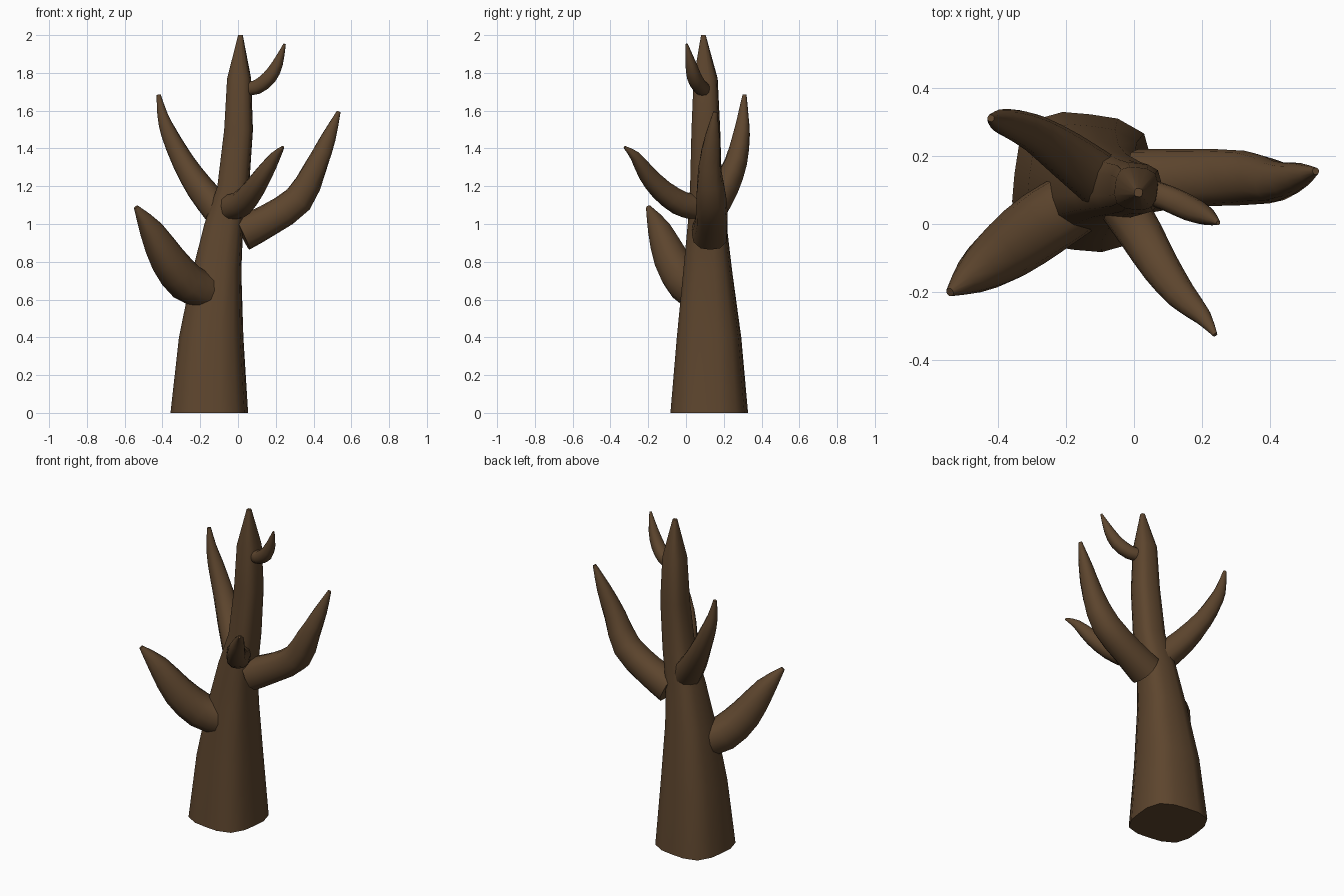
import bpy, bmesh, math
from mathutils import Vector

if "Cube" in bpy.data.objects:
    bpy.data.objects.remove(bpy.data.objects["Cube"])

bark = bpy.data.materials.new("bark")
bark.diffuse_color = (0.11, 0.06, 0.027, 1)
bark.use_nodes = True
bark.node_tree.nodes["Principled BSDF"].inputs["Base Color"].default_value = bark.diffuse_color


def catmull(a, b, c, d, t):
    return 0.5 * (2*b + (c - a)*t + (2*a - 5*b + 4*c - d)*t*t + (3*b - a - 3*c + d)*t**3)


def smooth_path(pts):
    """Insert a midpoint between every pair of (x, y, z, radius) points."""
    p = [Vector(q) for q in pts]
    p = [2*p[0] - p[1]] + p + [2*p[-1] - p[-2]]
    out = []
    for i in range(1, len(p) - 2):
        out += [p[i], catmull(p[i-1], p[i], p[i+1], p[i+2], 0.5)]
    return out + [p[-2]]


def limb(name, pts, sides=12, power=2.6, turn=0.0, level=False):
    """Tapered tube with a rounded-square section swept along a path."""
    path = [Vector(q) for q in pts] if level else smooth_path(pts)
    bm = bmesh.new()
    rings = []
    for i, q in enumerate(path):
        t = path[min(i+1, len(path)-1)].xyz - path[max(i-1, 0)].xyz
        t = Vector((0, 0, 1)) if level else t.normalized()
        if level:
            u = Vector((1, 0, 0))
        else:
            u = Vector((0, 0, 1)).cross(t).normalized()
        v = t.cross(u)
        ring = []
        for k in range(sides):
            a = 2*math.pi*k/sides
            c, s = math.cos(a), math.sin(a)
            r = q.w / (abs(c)**power + abs(s)**power)**(1/power)
            d = u*math.cos(a + turn) + v*math.sin(a + turn)
            ring.append(bm.verts.new(q.xyz + d*r))
        rings.append(ring)
    for a, b in zip(rings, rings[1:]):
        for k in range(sides):
            n = (k+1) % sides
            bm.faces.new((a[k], a[n], b[n], b[k]))
    bm.faces.new(rings[0][::-1])
    bm.faces.new(rings[-1])
    bmesh.ops.recalc_face_normals(bm, faces=bm.faces)
    me = bpy.data.meshes.new(name)
    bm.to_mesh(me)
    bm.free()
    me.materials.append(bark)
    ob = bpy.data.objects.new(name, me)
    bpy.context.collection.objects.link(ob)
    bpy.ops.object.select_all(action='DESELECT')
    ob.select_set(True)
    bpy.context.view_layer.objects.active = ob
    bpy.ops.object.shade_smooth_by_angle(angle=math.radians(50))


# Leaning trunk with a pointed top
limb("trunk", [(-.152, .123, 0, .2), (-.142, .122, .4, .166), (-.112, .115, .75, .126),
               (-.075, .112, 1, .1), (-.025, .106, 1.2, .082), (.003, .105, 1.5, .074),
               (.006, .104, 1.77, .062), (.013, .092, 2, .012)],
     sides=16, power=3.4, turn=-.12, level=True)

# Branches, from lowest to highest
limb("low_left_branch", [(-.16, .07, .64, .095), (-.27, 0, .69, .1), (-.37, -.075, .81, .09),
                         (-.46, -.14, .97, .06), (-.54, -.2, 1.09, .012)])
limb("right_branch", [(.02, .125, .95, .095), (.16, .135, 1.02, .085), (.32, .135, 1.13, .08),
                      (.41, .125, 1.3, .06), (.48, .14, 1.46, .038), (.533, .155, 1.595, .01)])
limb("back_left_branch", [(-.1, .13, 1.07, .08), (-.2, .205, 1.19, .07), (-.29, .265, 1.33, .056),
                          (-.365, .295, 1.48, .042), (-.4, .303, 1.58, .027), (-.42, .31, 1.685, .01)])
limb("front_branch", [(-.03, .05, 1.09, .07), (.02, -.03, 1.11, .065), (.08, -.13, 1.18, .056),
                      (.14, -.21, 1.27, .044), (.2, -.27, 1.36, .026), (.238, -.325, 1.407, .007)])
limb("top_twig", [(.03, .1, 1.715, .036), (.1, .075, 1.725, .038), (.165, .045, 1.775, .037),
                  (.21, .025, 1.85, .027), (.247, .003, 1.953, .006)])
